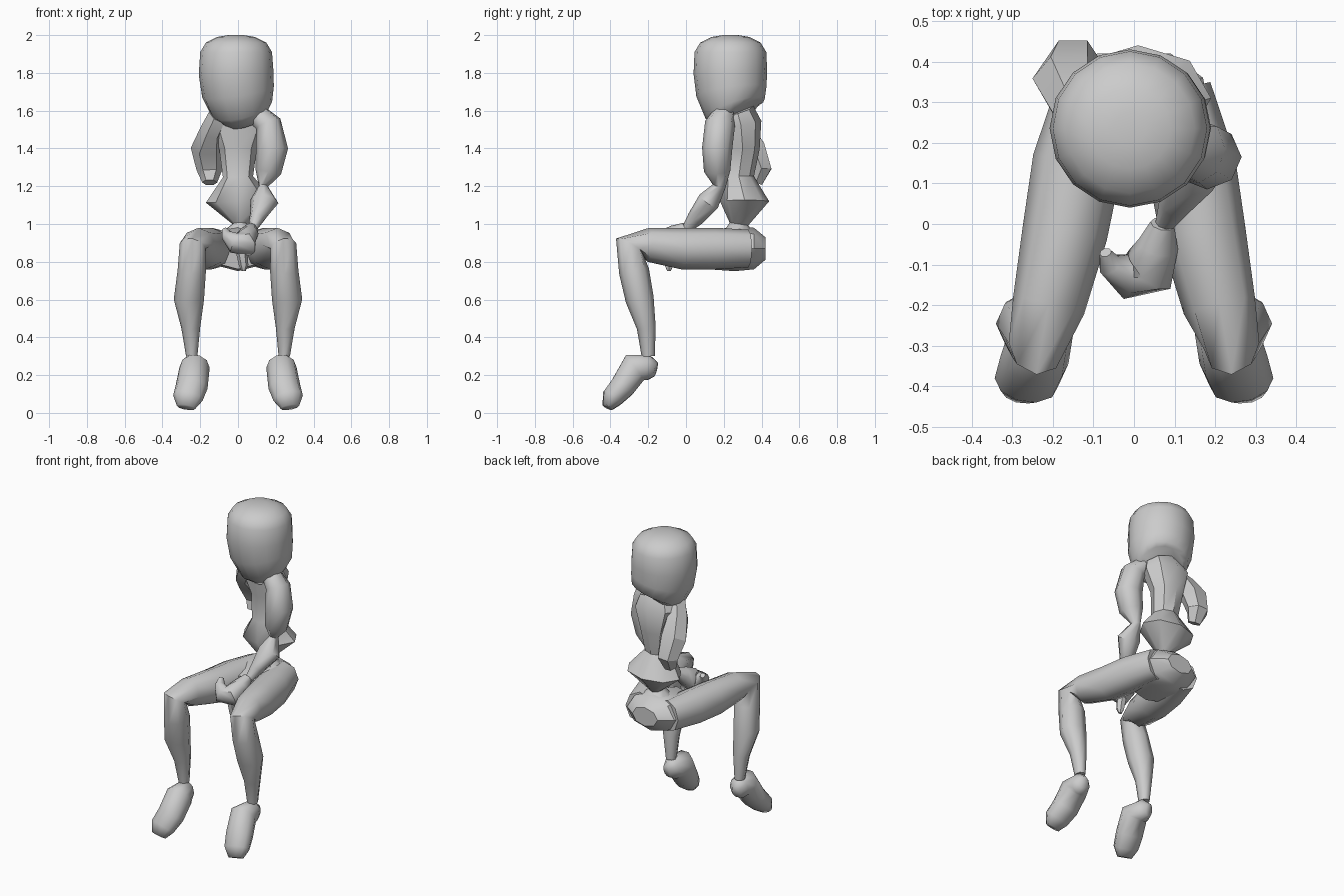
import bpy, bmesh, math
from mathutils import Vector

default_cube = bpy.data.objects.get("Cube")
if default_cube:
    bpy.data.objects.remove(default_cube, do_unlink=True)

# Single plain grey material
grey = bpy.data.materials.new("plain_grey")
grey.use_nodes = True
colour = (.6, .6, .6, 1)
grey.diffuse_color = colour
grey.node_tree.nodes["Principled BSDF"].inputs["Base Color"].default_value = colour


def loft(name, rows, sides=8, flip=1, reference=(1, 0, 0), angle=50):
    """Skin elliptical rings: each row is a centre, a side radius and a depth radius."""
    bm = bmesh.new()
    centres = [Vector((row[0] * flip, row[1], row[2])) for row in rows]
    rings = []
    for i, row in enumerate(rows):
        before = centres[max(i - 1, 0)]
        after = centres[min(i + 1, len(rows) - 1)]
        tangent = (after - before).normalized()
        across = Vector(reference)
        across = (across - tangent * across.dot(tangent)).normalized()
        depth = tangent.cross(across)
        ring = []
        for k in range(sides):
            turn = math.tau * k / sides
            offset = across * math.cos(turn) * row[3] + depth * math.sin(turn) * row[4]
            ring.append(bm.verts.new(centres[i] + offset))
        rings.append(ring)
    for lower, upper in zip(rings, rings[1:]):
        for k in range(sides):
            following = (k + 1) % sides
            bm.faces.new((lower[k], lower[following], upper[following], upper[k]))
    bm.faces.new(rings[0][::-1])
    bm.faces.new(rings[-1])
    bmesh.ops.recalc_face_normals(bm, faces=bm.faces[:])

    mesh = bpy.data.meshes.new(name)
    bm.to_mesh(mesh)
    bm.free()
    mesh.materials.append(grey)
    part = bpy.data.objects.new(name, mesh)
    bpy.context.collection.objects.link(part)
    bpy.ops.object.select_all(action="DESELECT")
    part.select_set(True)
    bpy.context.view_layer.objects.active = part
    bpy.ops.object.shade_smooth_by_angle(angle=math.radians(angle))
    return part


# Rounded block head, its lower edge leaning to the back left
loft("head", [
    (.03, .28, 1.58, .13, .13),
    (.02, .26, 1.61, .165, .165),
    (0, .24, 1.70, .192, .187),
    (-.01, .235, 1.80, .198, .195),
    (-.01, .235, 1.91, .19, .19),
    (-.01, .235, 1.96, .16, .16),
    (-.01, .235, 1.99, .10, .10),
    (-.01, .235, 2.0, .04, .04),
], sides=16, angle=70)

# Chest, pinched middle and flared hip hem
loft("torso", [
    (.01, .27, 1.6, .12, .09),
    (0, .29, 1.53, .15, .11),
    (0, .30, 1.4, .10, .09),
    (0, .28, 1.25, .08, .08),
    (.01, .31, 1.12, .18, .13),
    (.01, .28, 1.0, .04, .05),
    (.01, .28, .93, .13, .10),
], angle=40)

loft("pelvis", [
    (0, .42, .87, .09, .06),
    (0, .36, .87, .17, .11),
    (0, .25, .87, .19, .12),
    (0, .10, .85, .14, .09),
], angle=40)

# Left arm reaches forward into the lap
loft("left_arm", [
    (.10, .20, 1.58, .06, .06),
    (.16, .18, 1.53, .07, .08),
    (.18, .165, 1.4, .085, .08),
    (.16, .165, 1.28, .07, .07),
    (.135, .175, 1.2, .025, .035),
    (.14, .12, 1.12, .075, .06),
    (.10, .05, 1.03, .04, .045),
    (.07, -.01, .96, .02, .02),
])

# Curled mitten hand with its short thumb
loft("left_hand", [
    (.07, 0, .98, .03, .03),
    (.06, -.05, .95, .05, .05),
    (.04, -.11, .90, .075, .07),
    (-.02, -.13, .90, .055, .055),
    (-.06, -.10, .94, .03, .03),
    (-.07, -.07, .97, .015, .015),
], reference=(0, 0, 1))
loft("left_thumb", [
    (.02, -.09, .85, .03, .03),
    (.03, -.09, .78, .025, .025),
    (.03, -.09, .75, .01, .01),
], sides=6)

# Right arm folds behind the back
loft("right_arm", [
    (-.10, .24, 1.57, .06, .06),
    (-.14, .28, 1.5, .06, .08),
    (-.16, .36, 1.40, .09, .07),
    (-.15, .40, 1.29, .07, .06),
    (-.15, .37, 1.22, .04, .04),
], sides=6, angle=30)

# Matching bent legs and feet
leg = [
    (.10, .33, .87, .09, .10),
    (.14, .15, .87, .11, .11),
    (.17, -.02, .87, .105, .11),
    (.21, -.2, .89, .09, .09),
    (.24, -.30, .885, .07, .08),
    (.245, -.275, .75, .075, .08),
    (.26, -.245, .6, .08, .075),
    (.25, -.21, .45, .05, .05),
    (.245, -.20, .30, .03, .035),
]
foot = [
    (.25, -.16, .23, .03, .04),
    (.24, -.20, .24, .06, .07),
    (.23, -.27, .24, .08, .085),
    (.245, -.335, .14, .085, .07),
    (.265, -.39, .08, .08, .06),
    (.275, -.415, .03, .05, .03),
]
for side, flip in (("left", 1), ("right", -1)):
    loft(side + "_leg", leg, flip=flip)
    loft(side + "_foot", foot, sides=10, flip=flip, angle=70)
